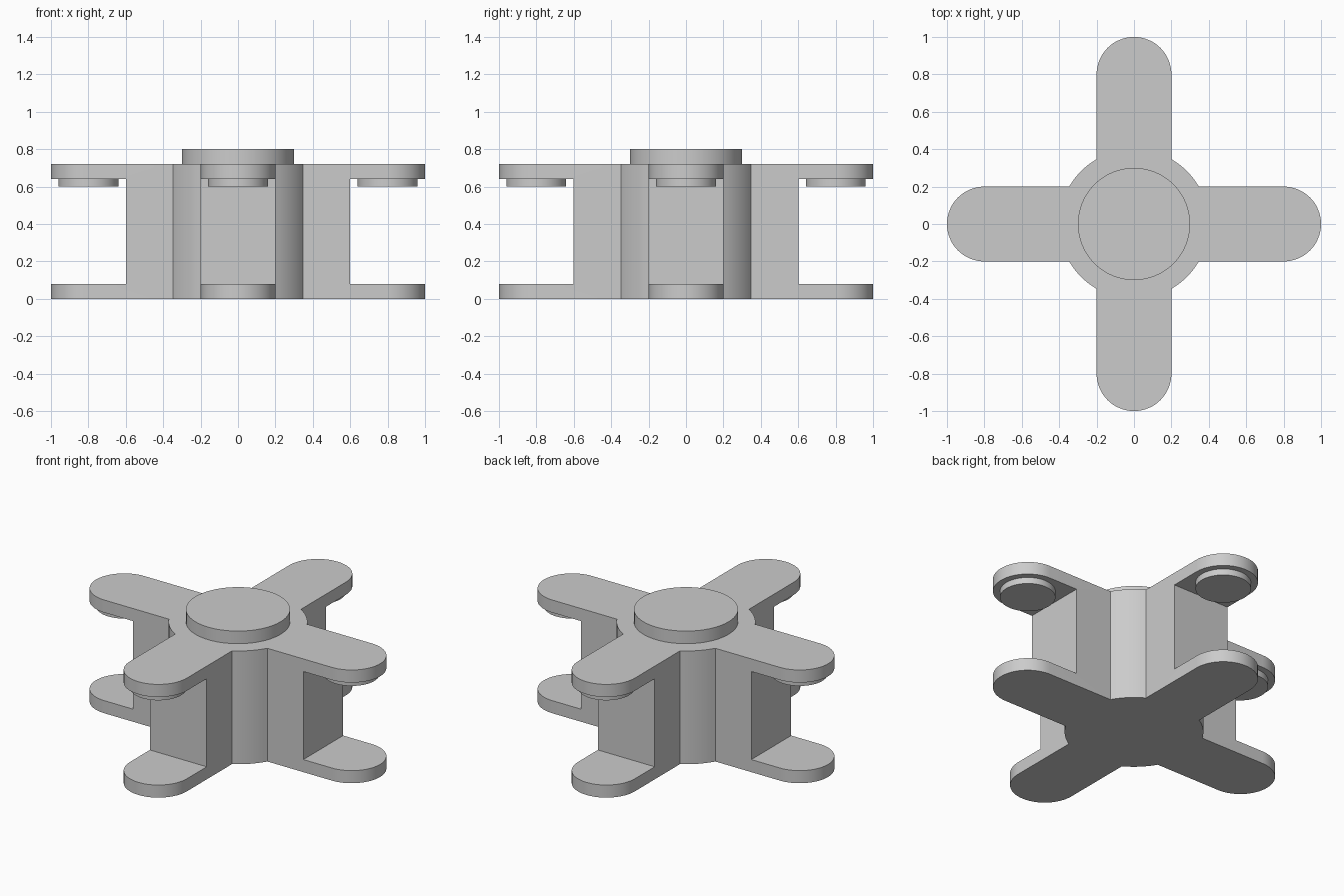
import bpy, bmesh
from math import pi, radians, cos, sin
from mathutils import Matrix, Vector

if "Cube" in bpy.data.objects:
    bpy.data.objects.remove(bpy.data.objects["Cube"], do_unlink=True)

ARM_HALF, ARM_CENTRE, HUB_RADIUS = 0.2, 0.8, 0.4
HEIGHT = 0.72

grey = bpy.data.materials.new("light_grey")
grey.use_nodes = True
colour = (0.6, 0.6, 0.6, 1)
grey.diffuse_color = colour
grey.node_tree.nodes["Principled BSDF"].inputs["Base Color"].default_value = colour


def make_object(name, bm):
    bmesh.ops.recalc_face_normals(bm, faces=bm.faces)
    mesh = bpy.data.meshes.new(name)
    bm.to_mesh(mesh)
    bm.free()
    mesh.materials.append(grey)
    obj = bpy.data.objects.new(name, mesh)
    bpy.context.collection.objects.link(obj)
    return obj


def activate(obj):
    bpy.ops.object.select_all(action="DESELECT")
    obj.select_set(True)
    bpy.context.view_layer.objects.active = obj


def smooth(obj):
    activate(obj)
    bpy.ops.object.shade_smooth_by_angle(angle=radians(30))


def arc(cx, radius, start, end, steps):
    angles = [radians(start + (end - start) * i / steps) for i in range(steps + 1)]
    return [Vector((cx + radius * cos(a), radius * sin(a), 0)) for a in angles]


def disc(name, x, y, radius, bottom, top):
    bm = bmesh.new()
    bmesh.ops.create_cone(bm, cap_ends=True, segments=64, radius1=radius, radius2=radius,
                          depth=top - bottom,
                          matrix=Matrix.Translation((x, y, (top + bottom) / 2)))
    smooth(make_object(name, bm))


# Cross body: rounded arms joined by quarter-turn pieces of the round hub
quarter = arc(ARM_CENTRE, ARM_HALF, -90, 90, 32) + arc(0, HUB_RADIUS, 30, 60, 8)
bm = bmesh.new()
outline = [bm.verts.new(Matrix.Rotation(k * pi / 2, 3, "Z") @ p)
           for k in range(4) for p in quarter]
base = bm.faces.new(outline)
raised = bmesh.ops.extrude_face_region(bm, geom=[base])["geom"]
bmesh.ops.translate(bm, vec=(0, 0, HEIGHT),
                    verts=[v for v in raised if isinstance(v, bmesh.types.BMVert)])
body = make_object("cross_body", bm)

# Slots between the top and bottom plates at each arm end
bm = bmesh.new()
for k in range(4):
    bmesh.ops.create_cube(bm, size=1, matrix=Matrix.Rotation(k * pi / 2, 4, "Z")
                          @ Matrix.Translation((0.85, 0, 0.36))
                          @ Matrix.Diagonal((0.5, 0.6, 0.56, 1)))
cutter = make_object("slot_cutter", bm)
cutter.hide_render = True
cut = body.modifiers.new("slots", "BOOLEAN")
cut.operation, cut.solver, cut.object = "DIFFERENCE", "EXACT", cutter
activate(body)
bpy.ops.object.modifier_apply(modifier=cut.name)
bpy.data.objects.remove(cutter, do_unlink=True)
smooth(body)

# Raised centre cap
disc("centre_cap", 0, 0, 0.3, HEIGHT, 0.8)

# Round pads under the upper arm ends
for name, x, y in (("left", 1, 0), ("back", 0, 1), ("right", -1, 0), ("front", 0, -1)):
    disc(name + "_pad", x * ARM_CENTRE, y * ARM_CENTRE, 0.16, 0.6, 0.65)
